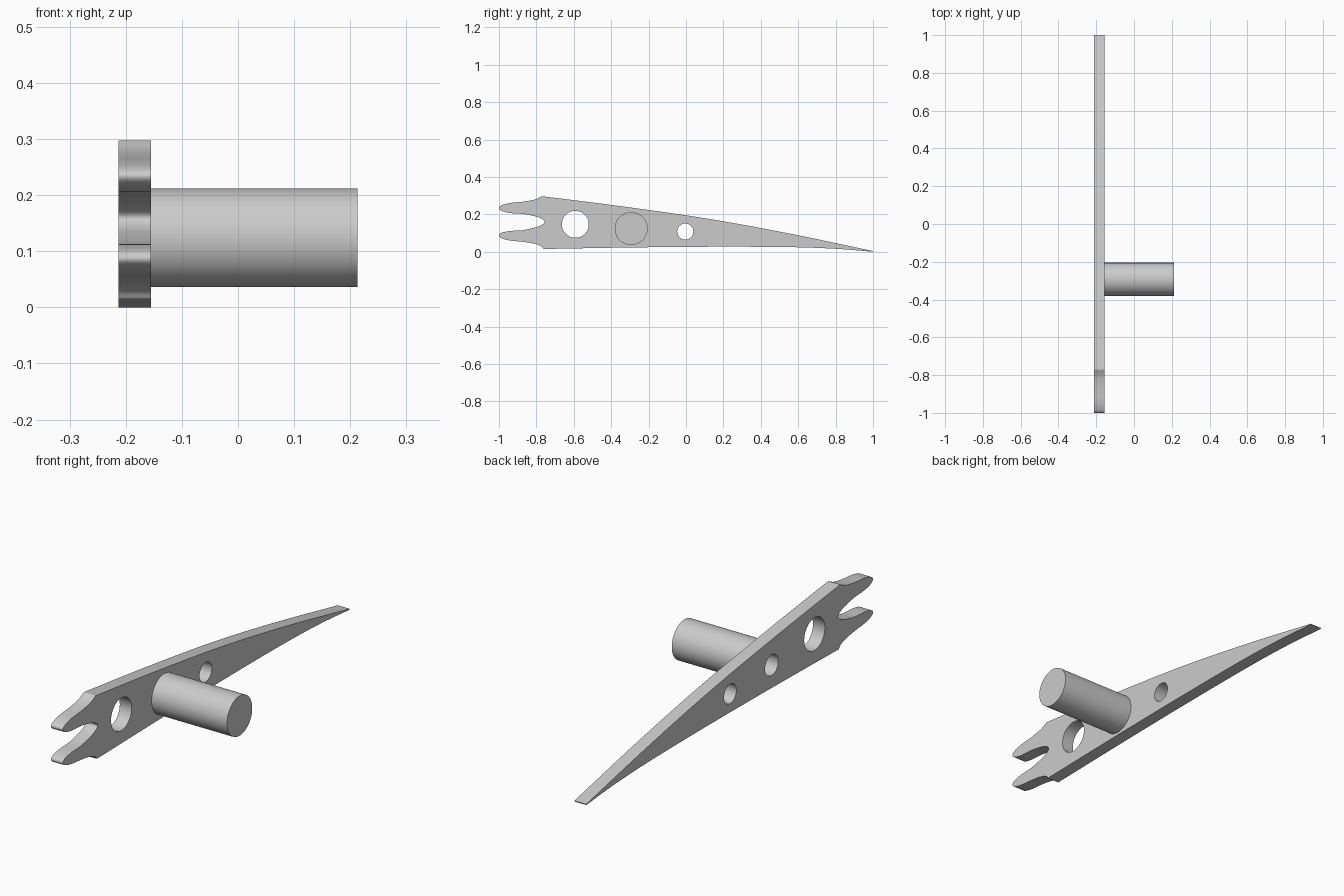
import bpy
import math
from mathutils import Vector

default = bpy.data.objects.get("Cube")
if default:
    bpy.data.objects.remove(default, do_unlink=True)

grey = bpy.data.materials.new("plain_grey")
grey.use_nodes = True
colour = (0.6, 0.6, 0.6, 1)
grey.diffuse_color = colour
grey.node_tree.nodes["Principled BSDF"].inputs["Base Color"].default_value = colour

PLATE_X, HALF_THICK = -0.184, 0.029
PEG_Y, PEG_Z, PEG_R, PEG_END = -0.293, 0.124, 0.088, 0.213


def smooth_path(points, steps=6):
    """Sample a smooth curve that passes through all the points."""
    p = [Vector(q) for q in points]
    p = [2 * p[0] - p[1]] + p + [2 * p[-1] - p[-2]]
    out = []
    for a, b, c, d in zip(p, p[1:], p[2:], p[3:]):
        for i in range(steps):
            t = i / steps
            out.append(0.5 * (2 * b + (c - a) * t + (2 * a - 5 * b + 4 * c - d) * t**2
                              + (3 * b - a - 3 * c + d) * t**3))
    return out + [p[-2]]


def circle(y, z, r, n=48):
    return [Vector((y + r * math.cos(math.tau * i / n), z + r * math.sin(math.tau * i / n)))
            for i in range(n)]


def finish(obj):
    obj.data.materials.clear()
    obj.data.materials.append(grey)
    bpy.ops.object.select_all(action="DESELECT")
    obj.select_set(True)
    bpy.context.view_layer.objects.active = obj
    bpy.ops.object.shade_smooth_by_angle(angle=math.radians(30))


# Plate outline: forked end, tapered tail
fork = smooth_path([
    (-0.77, 0.297), (-0.81, 0.279), (-0.87, 0.268), (-0.94, 0.261), (-0.985, 0.249),
    (-1.0, 0.234), (-0.985, 0.218), (-0.94, 0.207), (-0.87, 0.202), (-0.8, 0.188),
    (-0.768, 0.174), (-0.757, 0.16), (-0.768, 0.146), (-0.8, 0.132), (-0.87, 0.116),
    (-0.94, 0.111), (-0.985, 0.102), (-1.0, 0.087), (-0.985, 0.072), (-0.94, 0.06),
    (-0.87, 0.053), (-0.81, 0.043), (-0.775, 0.03), (-0.762, 0.015)])
belly = smooth_path([(-0.762, 0.015), (-0.3, 0.023), (0.15, 0.027), (0.55, 0.025),
                     (0.8, 0.016), (1.0, 0.0)])
back = smooth_path([(1.0, 0.004), (0.55, 0.098), (0.115, 0.177), (-0.35, 0.244), (-0.77, 0.297)])
outline = fork[:-1] + belly + back[:-1]

# Plate with two through holes and a socket behind the peg
curve = bpy.data.curves.new("forked_plate", "CURVE")
curve.dimensions = "2D"
curve.fill_mode = "BOTH"
curve.extrude = HALF_THICK
for loop in (outline, circle(-0.592, 0.147, 0.072), circle(PEG_Y, PEG_Z, 0.046),
             circle(-0.004, 0.108, 0.043)):
    spline = curve.splines.new("POLY")
    spline.points.add(len(loop) - 1)
    for point, co in zip(spline.points, loop):
        point.co = (co.x, co.y, 0, 1)
    spline.use_cyclic_u = True
plate = bpy.data.objects.new("forked_plate", curve)
plate.location = (PLATE_X, 0, 0)
plate.rotation_euler = (math.pi / 2, 0, math.pi / 2)
bpy.context.collection.objects.link(plate)
bpy.ops.object.select_all(action="DESELECT")
plate.select_set(True)
bpy.context.view_layer.objects.active = plate
bpy.ops.object.convert(target="MESH")
finish(bpy.context.view_layer.objects.active)

# Round peg standing on one face of the plate
start = PLATE_X + HALF_THICK
bpy.ops.mesh.primitive_cylinder_add(
    vertices=64, radius=PEG_R, depth=PEG_END - start,
    location=((start + PEG_END) / 2, PEG_Y, PEG_Z), rotation=(0, math.pi / 2, 0))
peg = bpy.context.object
peg.name = peg.data.name = "round_peg"
finish(peg)
